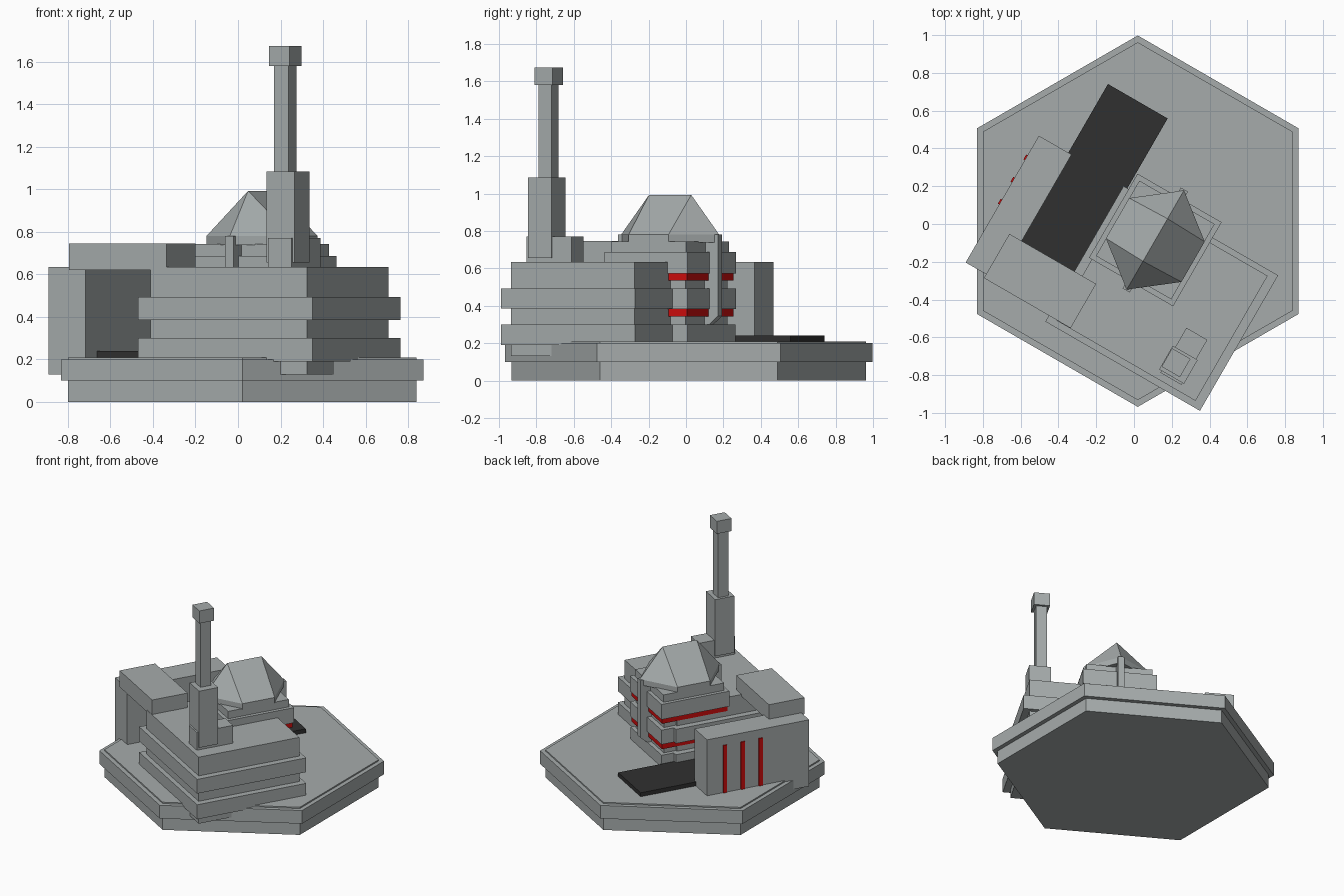
import bpy, bmesh, math
from mathutils import Matrix

if "Cube" in bpy.data.objects:
    bpy.data.objects.remove(bpy.data.objects["Cube"])

ROT = Matrix.Rotation(math.radians(-30), 4, 'Z')   # all buildings share this turn


def material(name, rgb):
    m = bpy.data.materials.new(name)
    m.diffuse_color = (*rgb, 1)
    m.use_nodes = True
    m.node_tree.nodes["Principled BSDF"].inputs["Base Color"].default_value = m.diffuse_color
    return m


GREY = material("stone_grey", (0.38, 0.41, 0.41))
DARK = material("charcoal", (0.03, 0.03, 0.03))
RED = material("red", (0.62, 0.004, 0.004))


def make(name, bm, mat, matrix=None):
    if matrix:
        bm.transform(matrix)
    bmesh.ops.recalc_face_normals(bm, faces=bm.faces)
    me = bpy.data.meshes.new(name)
    bm.to_mesh(me)
    bm.free()
    me.materials.append(mat)
    ob = bpy.data.objects.new(name, me)
    bpy.context.collection.objects.link(ob)
    return ob


def box(name, u, v, z, mat=GREY):
    """Box from (min, max) ranges in the turned building frame."""
    bm = bmesh.new()
    bmesh.ops.create_cube(bm, size=1)
    for p in bm.verts:
        p.co = [r[0] + (c + 0.5) * (r[1] - r[0]) for c, r in zip(p.co, (u, v, z))]
    return make(name, bm, mat, ROT)


def square(name, cu, cv, half, z, mat=GREY):
    return box(name, (cu - half, cu + half), (cv - half, cv + half), z, mat)


def hexagon(name, radius, z0, z1):
    bm = bmesh.new()
    ring = [bm.verts.new((0.02 + radius * math.sin(i * math.pi / 3),
                          0.015 + radius * math.cos(i * math.pi / 3), z0)) for i in range(6)]
    f = bm.faces.new(ring)
    top = bmesh.ops.extrude_face_region(bm, geom=[f])["geom"]
    for p in top:
        if isinstance(p, bmesh.types.BMVert):
            p.co.z = z1
    return make(name, bm, GREY)


# hexagonal base
hexagon("base_lower", 0.947, 0.0, 0.10)
hexagon("base_upper", 0.983, 0.10, 0.20)
hexagon("base_deck", 0.947, 0.20, 0.21)

# main building: alternating wide and narrow storeys
INNER = ((-0.10, 0.75), (-0.648, 0.116))
OUTER = ((-0.148, 0.797), (-0.682, 0.146))
box("main_foundation", *INNER, (0.13, 0.20))
box("main_storey_1", *OUTER, (0.19, 0.30))
box("main_storey_2", *INNER, (0.30, 0.385))
box("main_storey_3", *OUTER, (0.385, 0.493))
box("main_storey_4", *INNER, (0.493, 0.635))

# runway, side hall and connecting bridge
box("runway", (-0.49, -0.125), (-0.51, 0.573), (0.205, 0.24), DARK)
box("side_hall", (-0.67, -0.47), (-0.622, 0.153), (0.13, 0.635))
for i, v in enumerate((0.018, -0.118, -0.252)):
    box(f"hall_stripe_{i + 1}", (-0.678, -0.669), (v - 0.015, v + 0.015), (0.21, 0.57), RED)
box("bridge", (-0.545, -0.015), (-0.645, -0.375), (0.62, 0.745))

# domed tower with red bands
CU, CV = 0.14, -0.017
for name, half, z, mat in (
        ("tower_base", 0.255, (0.21, 0.30), GREY),
        ("tower_core_low", 0.225, (0.30, 0.345), GREY),
        ("tower_band_low", 0.248, (0.342, 0.383), RED),
        ("tower_ring_low", 0.257, (0.383, 0.492), GREY),
        ("tower_core_high", 0.225, (0.492, 0.54), GREY),
        ("tower_band_high", 0.248, (0.535, 0.572), RED),
        ("tower_ring_high", 0.257, (0.572, 0.687), GREY),
        ("tower_collar", 0.23, (0.687, 0.743), GREY)):
    square(name, CU, CV, half, z, mat)

# fins on two opposite tower faces, tapered at the foot
for side in (-1, 1):
    bm = bmesh.new()
    prof = [(0.2, 0.78), (0.308, 0.78), (0.308, 0.345), (0.255, 0.30), (0.2, 0.30)]
    f = bm.faces.new([bm.verts.new((CU - 0.022, CV + side * v, z)) for v, z in prof])
    ext = bmesh.ops.extrude_face_region(bm, geom=[f])["geom"]
    bmesh.ops.translate(bm, vec=(0.044, 0, 0),
                        verts=[g for g in ext if isinstance(g, bmesh.types.BMVert)])
    make("fin_front" if side < 0 else "fin_back", bm, GREY, ROT)

# ridged six-sided dome: short wall, then slopes up to a ridge
bm = bmesh.new()
plan = [(0, 0.303), (0.231, 0.123), (0.231, -0.123), (0, -0.303), (-0.231, -0.123), (-0.231, 0.123)]
low = [bm.verts.new((CU + u, CV + v, 0.738)) for u, v in plan]
mid = [bm.verts.new((CU + u, CV + v, 0.78)) for u, v in plan]
back, front = (bm.verts.new((CU, CV + s * 0.13, 0.993)) for s in (1, -1))
bm.faces.new(low)
for i in range(6):
    j = (i + 1) % 6
    bm.faces.new((low[i], low[j], mid[j], mid[i]))
for a, b, tip in ((0, 1, back), (5, 0, back), (2, 3, front), (3, 4, front)):
    bm.faces.new((mid[a], mid[b], tip))
bm.faces.new((mid[1], mid[2], front, back))
bm.faces.new((mid[4], mid[5], back, front))
make("dome", bm, GREY, ROT)

# mast on the main roof
box("mast_footing", (0.515, 0.643), (-0.612, -0.337), (0.63, 0.77))
box("mast_shaft", (0.50, 0.652), (-0.60, -0.455), (0.655, 1.085))
square("mast_pole", 0.56, -0.525, 0.039, (1.08, 1.585))
square("mast_cap", 0.56, -0.525, 0.056, (1.58, 1.675))
